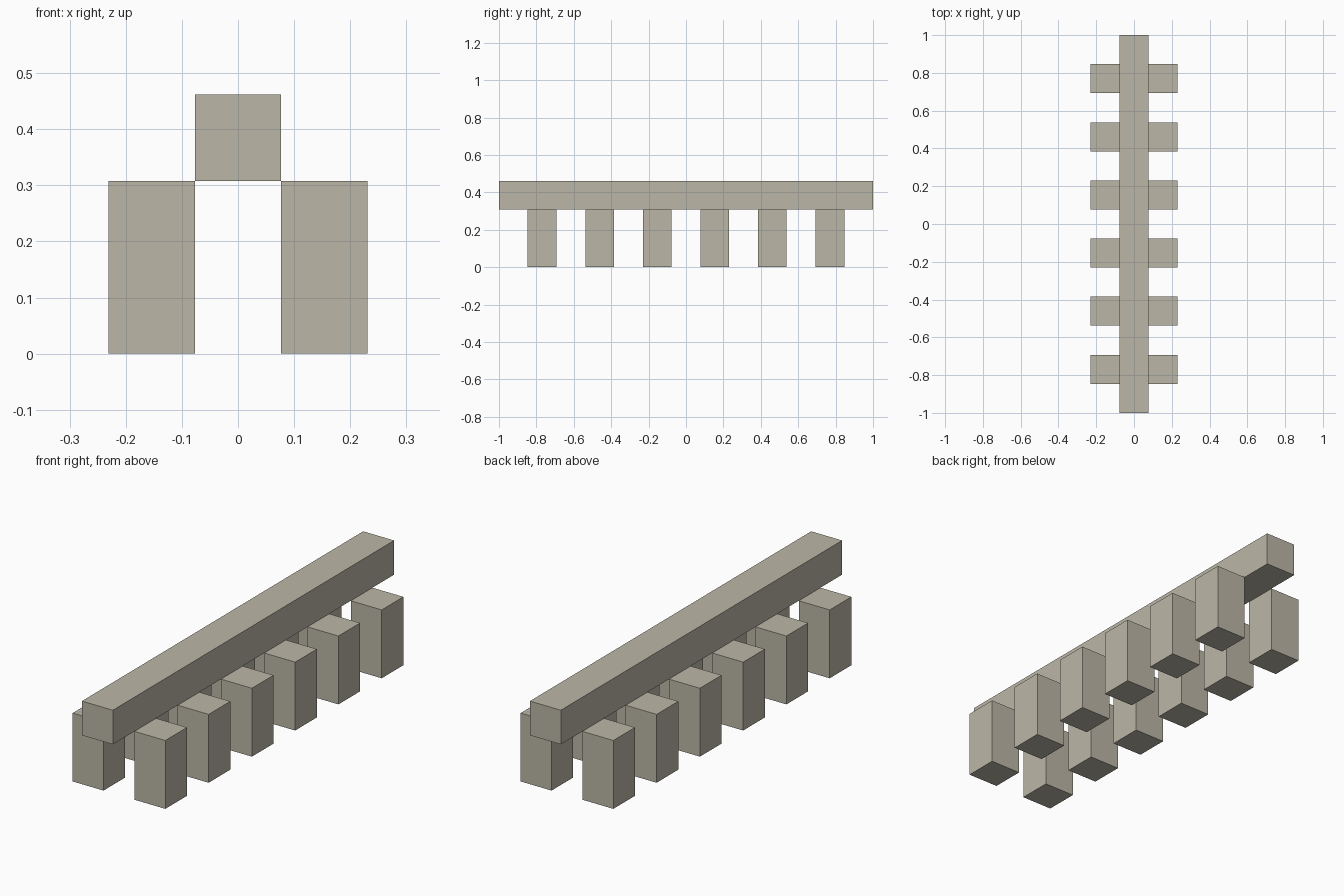
import bpy

# Remove the default cube
default = bpy.data.objects.get("Cube")
if default:
    bpy.data.objects.remove(default, do_unlink=True)

UNIT = 2 / 13  # the beam is 13 modules long

# Single stone colour
stone = bpy.data.materials.new("warm_grey_stone")
stone.use_nodes = True
colour = (0.50, 0.47, 0.39, 1)
stone.diffuse_color = colour
bsdf = next(n for n in stone.node_tree.nodes if n.type == "BSDF_PRINCIPLED")
bsdf.inputs["Base Color"].default_value = colour


def block(name, centre, size):
    """Add a box, with centre and size given in modules."""
    bpy.ops.mesh.primitive_cube_add(size=1, location=[c * UNIT for c in centre])
    obj = bpy.context.object
    obj.name = name
    obj.scale = [s * UNIT for s in size]
    bpy.ops.object.transform_apply(location=False, rotation=False, scale=True)
    obj.data.materials.append(stone)
    return obj


# Long top beam
block("top_beam", (0, 0, 2.5), (1, 13, 1))

# Two rows of evenly spaced posts
for side, x in (("left", 1), ("right", -1)):
    for i in range(6):
        block(f"{side}_post_{i + 1}", (x, 2 * i - 5, 1), (1, 1, 2))
